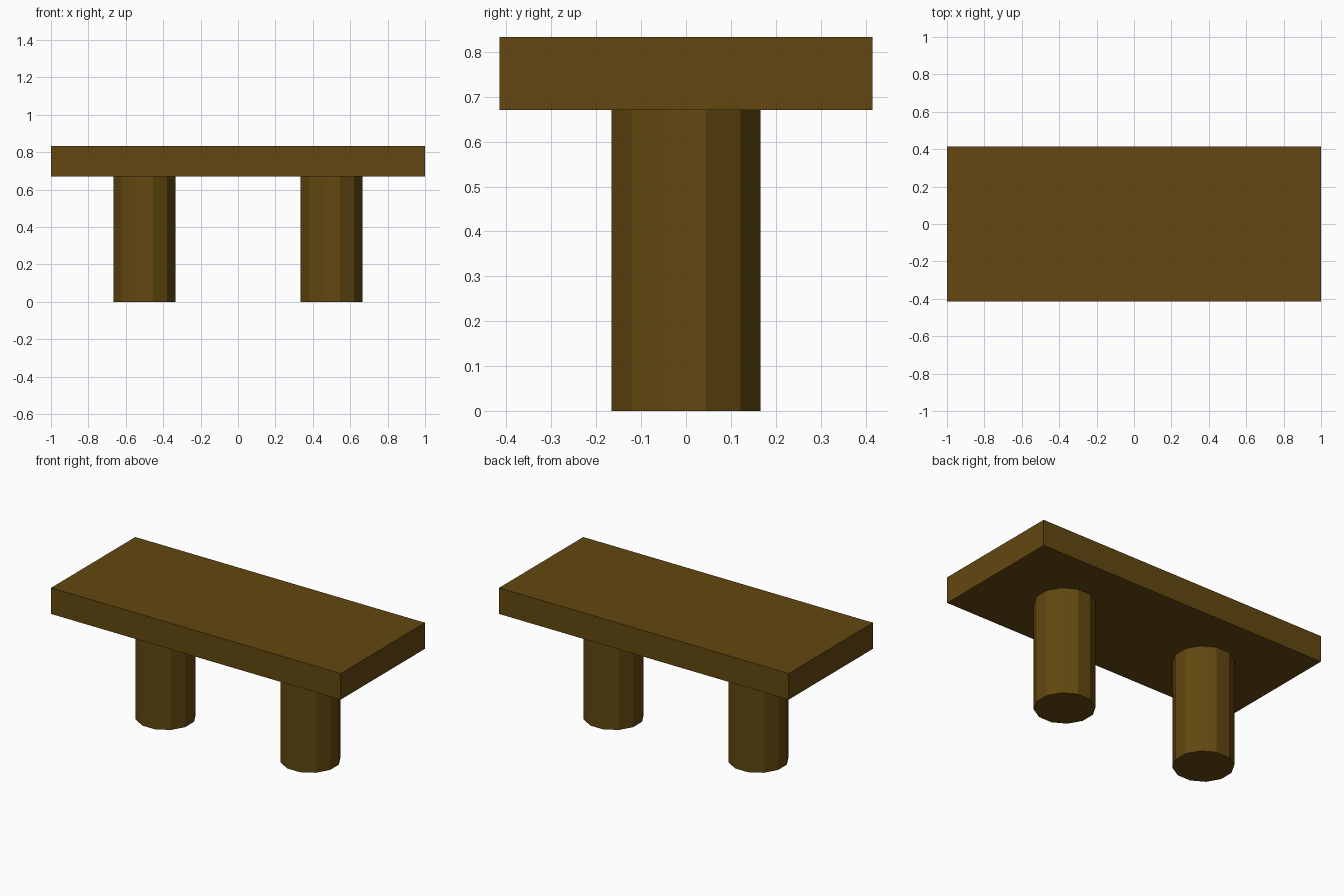
import bpy, math

if "Cube" in bpy.data.objects:
    bpy.data.objects.remove(bpy.data.objects["Cube"])

wood = bpy.data.materials.new("dark brown wood")
wood.diffuse_color = (0.125, 0.064, 0.005, 1)
wood.use_nodes = True
wood.node_tree.nodes["Principled BSDF"].inputs["Base Color"].default_value = wood.diffuse_color

TOP_Z, UNDER_Z = 0.833, 0.67

# Seat slab
bpy.ops.mesh.primitive_cube_add(size=1, location=(0, 0, (TOP_Z + UNDER_Z) / 2))
seat = bpy.context.object
seat.name = "seat"
seat.scale = (2.0, 0.83, TOP_Z - UNDER_Z)
bpy.ops.object.transform_apply(location=False, rotation=False, scale=True)
seat.data.materials.append(wood)

# Two twelve-sided legs, flats facing the axes
for side, name in ((-1, "left_leg"), (1, "right_leg")):
    bpy.ops.mesh.primitive_cylinder_add(
        vertices=12, radius=0.166 / math.cos(math.pi / 12), depth=UNDER_Z,
        location=(side * 0.5, 0, UNDER_Z / 2), rotation=(0, 0, math.pi / 12))
    leg = bpy.context.object
    leg.name = name
    leg.data.materials.append(wood)
